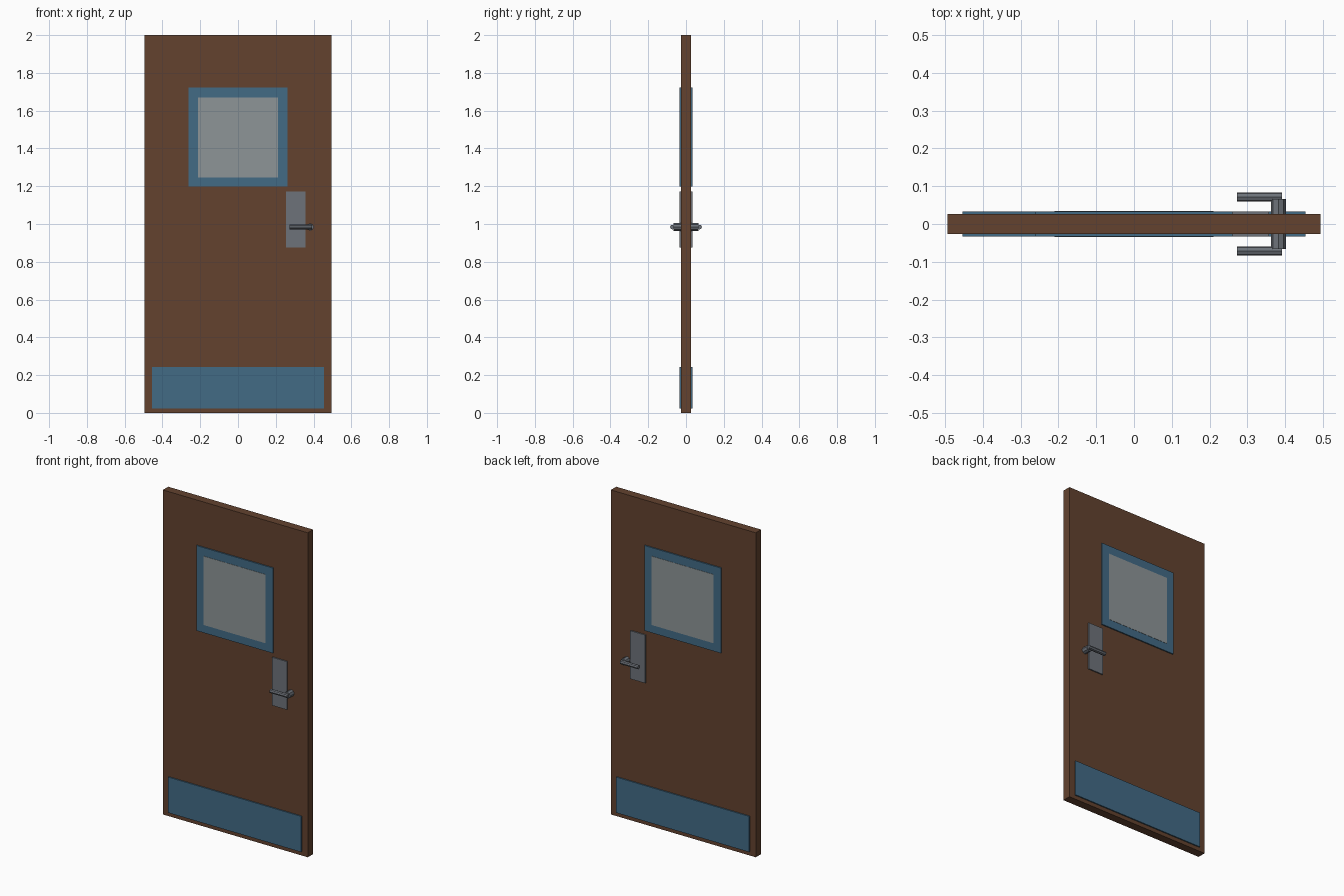
import bpy, math

if "Cube" in bpy.data.objects:
    bpy.data.objects.remove(bpy.data.objects["Cube"])


def material(name, rgb):
    m = bpy.data.materials.new(name)
    m.diffuse_color = (*rgb, 1)
    m.use_nodes = True
    m.node_tree.nodes["Principled BSDF"].inputs["Base Color"].default_value = m.diffuse_color
    return m


wood = material("brown_wood", (0.125, 0.055, 0.028))
blue = material("blue_trim", (0.055, 0.145, 0.235))
glass = material("grey_glass", (0.27, 0.30, 0.31))
metal = material("grey_metal", (0.155, 0.17, 0.195))


def box(name, x, y, z, mat):
    """Box from (min, max) ranges."""
    bpy.ops.mesh.primitive_cube_add(
        size=1, location=[(a + b) / 2 for a, b in (x, y, z)])
    o = bpy.context.object
    o.name = name
    o.scale = [b - a for a, b in (x, y, z)]
    bpy.ops.object.transform_apply(location=False, rotation=False, scale=True)
    o.data.materials.append(mat)
    return o


def rod(name, radius, length, loc, rot, mat):
    bpy.ops.mesh.primitive_cylinder_add(
        vertices=8, radius=radius, depth=length, location=loc, rotation=rot)
    o = bpy.context.object
    o.name = name
    o.data.materials.append(mat)
    return o


# Door slab
box("door_slab", (-0.494, 0.494), (-0.026, 0.026), (0, 2), wood)

# Fittings repeated on both faces
for side, s in (("front", -1), ("back", 1)):
    def depth(a, b):
        return tuple(sorted((s * a, s * b)))

    plate = depth(0.025, 0.0335)
    # Window surround: two rails and two stiles
    box(side + "_window_rail_top", (-0.261, 0.261), plate, (1.671, 1.723), blue)
    box(side + "_window_rail_bottom", (-0.261, 0.261), plate, (1.198, 1.247), blue)
    box(side + "_window_stile_left", (-0.261, -0.211), plate, (1.247, 1.671), blue)
    box(side + "_window_stile_right", (0.211, 0.261), plate, (1.247, 1.671), blue)
    box(side + "_window_glass", (-0.211, 0.211), depth(0.025, 0.035), (1.247, 1.671), glass)
    # Kick plate
    box(side + "_kick_plate", (-0.454, 0.454), plate, (0.024, 0.244), blue)
    # Lock plate, spindle and lever
    box(side + "_lock_plate", (0.255, 0.357), plate, (0.875, 1.172), metal)
    rod(side + "_spindle", 0.02, 0.05, (0.382, s * 0.041, 0.984),
        (math.pi / 2, 0, 0), metal)
    rod(side + "_lever", 0.0125, 0.12, (0.332, s * 0.0715, 0.984),
        (0, math.pi / 2, 0), metal)
